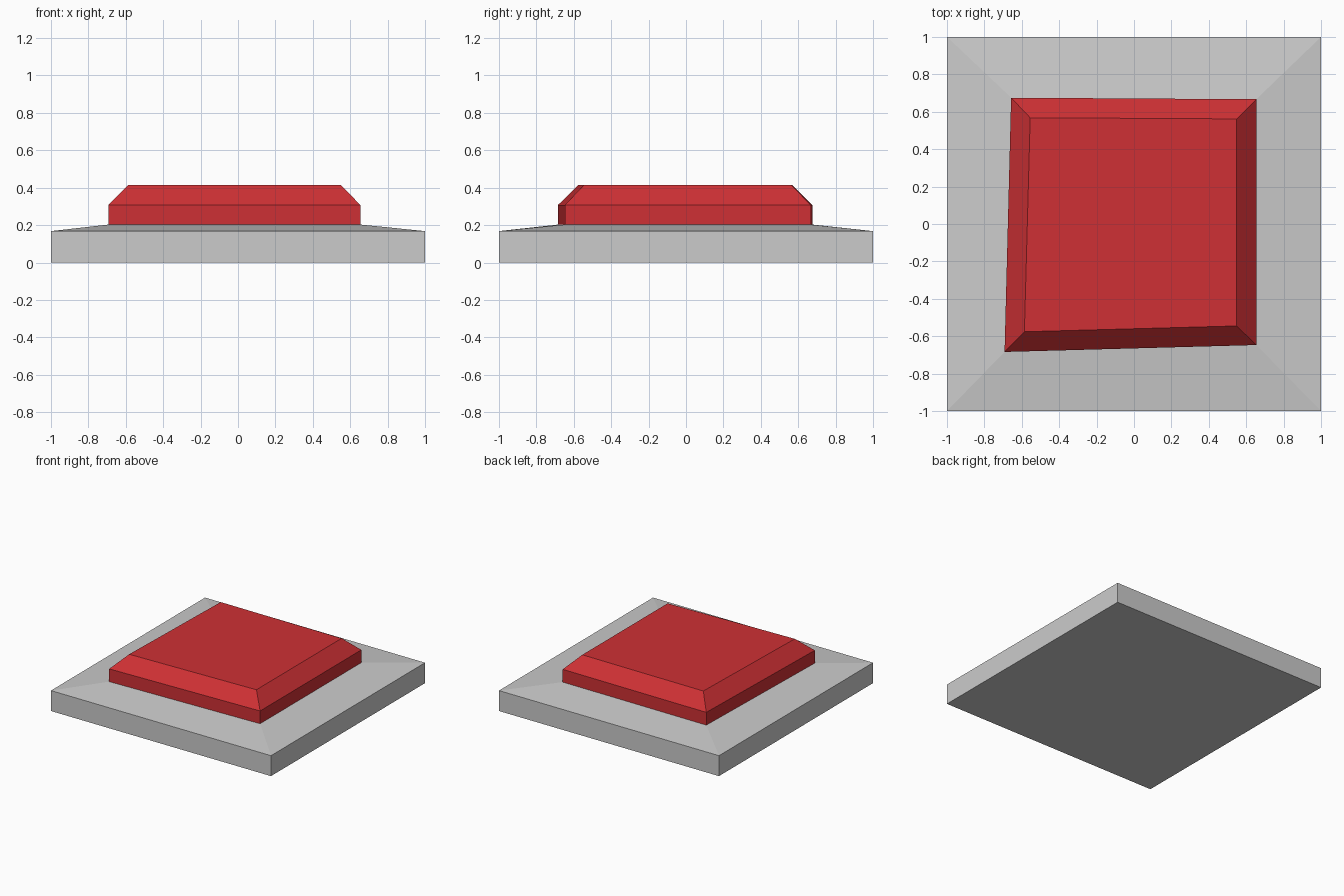
import bpy
import bmesh

if "Cube" in bpy.data.objects:
    bpy.data.objects.remove(bpy.data.objects["Cube"])


def ring_shell(name, rings, cap_bottom=False, cap_top=False):
    """Skin a stack of four-cornered rings, each given as (corners, z)."""
    bm = bmesh.new()
    loops = [[bm.verts.new((x, y, z)) for x, y in corners] for corners, z in rings]
    for low, high in zip(loops, loops[1:]):
        for i in range(4):
            j = (i + 1) % 4
            bm.faces.new((low[i], low[j], high[j], high[i]))
    if cap_bottom:
        bm.faces.new(loops[0][::-1])
    if cap_top:
        bm.faces.new(loops[-1])
    mesh = bpy.data.meshes.new(name)
    bm.to_mesh(mesh)
    bm.free()
    obj = bpy.data.objects.new(name, mesh)
    bpy.context.collection.objects.link(obj)
    return obj


# Corner outlines, counter-clockwise from front left
square = [(-1, -1), (1, -1), (1, 1), (-1, 1)]
footprint = [(-0.692, -0.684), (0.654, -0.647), (0.654, 0.667), (-0.657, 0.675)]
button_top = [(-0.586, -0.576), (0.549, -0.545), (0.549, 0.562), (-0.555, 0.568)]

# Base plate: its gently sloping top meets the button outline
ring_shell("base_plate", [(square, 0), (square, 0.168), (footprint, 0.203)],
           cap_bottom=True)

# Button: slightly skewed block with chamfered upper edge
button = ring_shell("button", [(footprint, 0.203), (footprint, 0.308),
                               (button_top, 0.415)], cap_top=True)
red = bpy.data.materials.new("red")
red.diffuse_color = (0.62, 0.03, 0.035, 1)
red.use_nodes = True
red.node_tree.nodes["Principled BSDF"].inputs["Base Color"].default_value = red.diffuse_color
button.data.materials.append(red)
